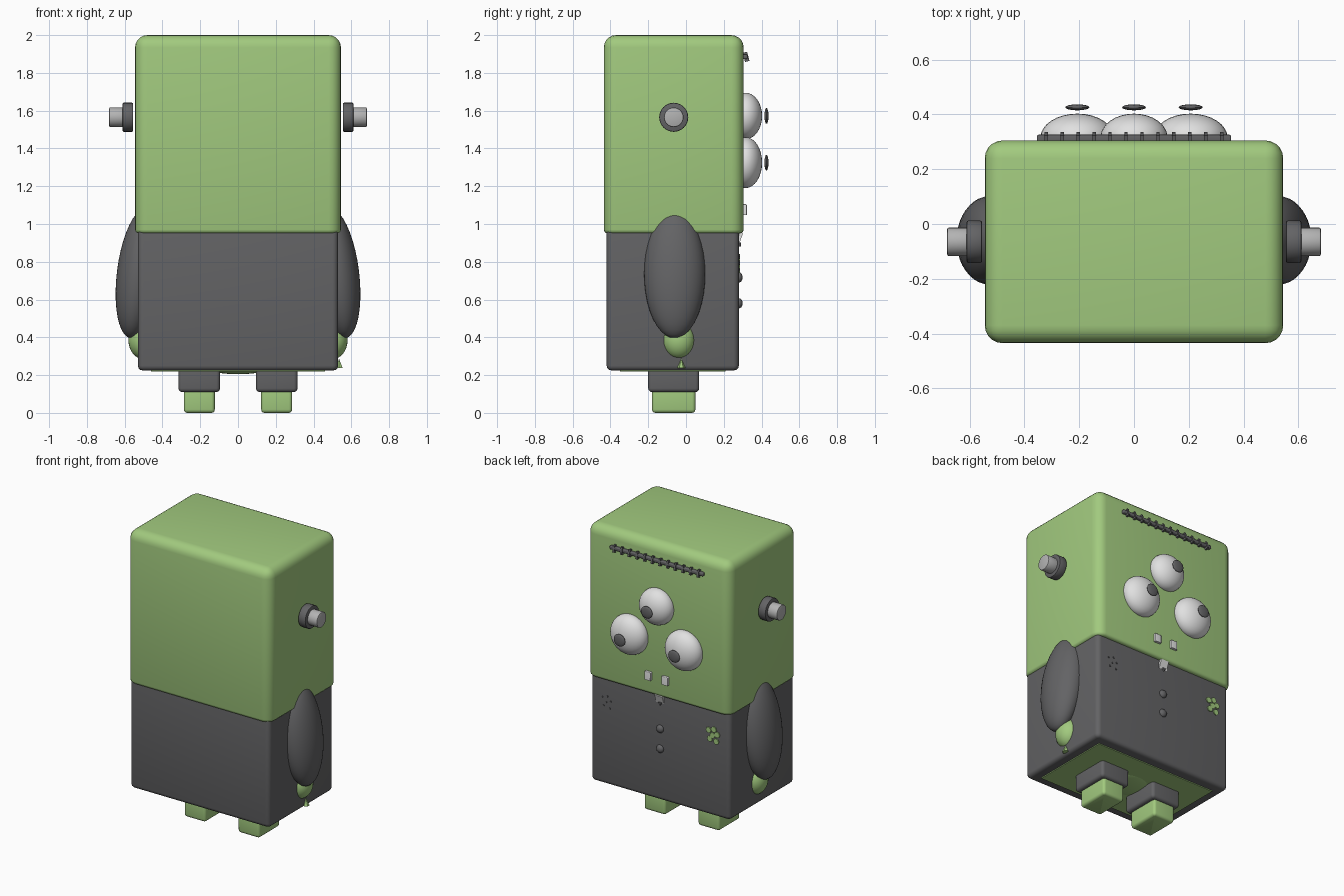
import bpy, bmesh
from math import radians, pi
from mathutils import Matrix, Vector

if "Cube" in bpy.data.objects:
    bpy.data.objects.remove(bpy.data.objects["Cube"], do_unlink=True)


def material(name, rgb):
    m = bpy.data.materials.new(name)
    m.use_nodes = True
    m.diffuse_color = (*rgb, 1)
    m.node_tree.nodes["Principled BSDF"].inputs["Base Color"].default_value = (*rgb, 1)
    return m


GREEN = material("leaf green", (0.36, 0.59, 0.21))
DARK = material("charcoal", (0.125, 0.125, 0.13))
WHITE = material("off white", (0.75, 0.75, 0.75))
GREY = material("bolt grey", (0.45, 0.45, 0.45))


def finish(name, bm, mat, matrix=None, smooth=True):
    if matrix is not None:
        bm.transform(matrix)
    bmesh.ops.recalc_face_normals(bm, faces=bm.faces)
    mesh = bpy.data.meshes.new(name)
    bm.to_mesh(mesh)
    bm.free()
    ob = bpy.data.objects.new(name, mesh)
    bpy.context.collection.objects.link(ob)
    mesh.materials.append(mat)
    if smooth:
        bpy.ops.object.select_all(action="DESELECT")
        ob.select_set(True)
        bpy.context.view_layer.objects.active = ob
        bpy.ops.object.shade_smooth_by_angle(angle=radians(40))
    return ob


def place(loc, scale=(1, 1, 1), rot=0, axis="Y"):
    return (Matrix.Translation(loc) @ Matrix.Rotation(rot, 4, axis)
            @ Matrix.Diagonal((*scale, 1)))


def box(name, mat, lo, hi, main=0.0, base=0.0, tilt=0.0):
    """Box between two corners; 'main' rounds all but one rim, 'base' rounds that bottom rim."""
    lo, hi = Vector(lo), Vector(hi)
    bm = bmesh.new()
    bmesh.ops.create_cube(bm, size=1)
    bm.transform(Matrix.Diagonal((*(hi - lo), 1)))
    bottom = -(hi.z - lo.z) / 2

    def on_base(e):
        return all(abs(v.co.z - bottom) < 1e-4 for v in e.verts)

    if main:
        bmesh.ops.bevel(bm, geom=[e for e in bm.edges if not on_base(e)], offset=main,
                        segments=5, profile=0.5, affect="EDGES")
    if base:
        rim = [e for e in bm.edges if on_base(e) and len(e.link_faces) == 2
               and any(f.normal.z > -0.9 for f in e.link_faces)]
        bmesh.ops.bevel(bm, geom=rim, offset=base, segments=3, profile=0.5, affect="EDGES")
    return finish(name, bm, mat, place((lo + hi) / 2, rot=tilt, axis="X"), main > 0)


def ball(name, mat, loc, radii, rot=0.0, seg=32):
    bm = bmesh.new()
    bmesh.ops.create_uvsphere(bm, u_segments=seg, v_segments=seg // 2, radius=1)
    return finish(name, bm, mat, place(loc, radii, rot))


def rod(name, mat, loc, radius, depth, axis, seg=24, tip=None, bevel=0.0):
    """Cylinder or cone lying along x, y or z."""
    bm = bmesh.new()
    bmesh.ops.create_cone(bm, cap_ends=True, segments=seg, radius1=radius,
                          radius2=radius if tip is None else tip, depth=depth)
    if bevel:
        rims = [e for e in bm.edges if any(len(f.verts) > 4 for f in e.link_faces)]
        bmesh.ops.bevel(bm, geom=rims, offset=bevel, segments=2, profile=0.5, affect="EDGES")
    turn = {"x": (pi / 2, "Y"), "y": (-pi / 2, "X"), "z": (0, "X")}[axis]
    return finish(name, bm, mat, place(loc, rot=turn[0], axis=turn[1]))


# Head and body
box("head", GREEN, (-0.545, -0.435, 0.95), (0.545, 0.305, 2.0), 0.065, 0.02)
box("body", DARK, (-0.53, -0.42, 0.225), (0.53, 0.28, 0.99), 0.03, 0.025)
box("underside_plate", GREEN, (-0.46, -0.35, 0.219), (0.46, 0.21, 0.228))
ball("belly_bulge", GREEN, (0, -0.07, 0.24), (0.17, 0.15, 0.035))

# Limbs and bolts on both sides
for side, s in (("left", 1), ("right", -1)):
    box(side + "_leg", DARK, (s * 0.205 - 0.11, -0.2, 0.11), (s * 0.205 + 0.11, 0.07, 0.26),
        0.02, 0.02)
    box(side + "_foot", GREEN, (s * 0.205 - 0.082, -0.18, 0), (s * 0.205 + 0.082, 0.05, 0.14),
        0.018, 0.018)
    ball(side + "_arm", DARK, (s * 0.526, -0.06, 0.74), (0.115, 0.162, 0.347),
         -s * radians(7.2), 40)
    ball(side + "_hand", GREEN, (s * 0.5, -0.038, 0.385), (0.08, 0.086, 0.1))
    rod(side + "_bolt_base", DARK, (s * 0.583, -0.065, 1.565), 0.077, 0.056, "x", bevel=0.006)
    rod(side + "_bolt_pin", GREY, (s * 0.635, -0.065, 1.565), 0.052, 0.094, "x", bevel=0.006)
rod("left_claw", GREEN, (0.535, -0.025, 0.262), 0.022, 0.05, "z", 6, 0.0)

# Three eyes with floating pupils
for i, (x, z, r) in enumerate(((-0.207, 1.325, 0.135), (0, 1.572, 0.123), (0.207, 1.325, 0.135))):
    ball("eye_%d" % i, WHITE, (x, 0.315, z), (r, 0.088, r))
    ball("pupil_%d" % i, DARK, (x, 0.426, z), (0.044, 0.011, 0.042), seg=16)

# Scar with stitches across the forehead
box("scar", DARK, (-0.355, 0.3, 1.873), (0.355, 0.326, 1.897), 0.006, 0.006)
for i in range(12):
    x = -0.32 + i * 0.64 / 11
    box("stitch_%d" % i, DARK, (x - 0.006, 0.306, 1.86), (x + 0.006, 0.33, 1.91), tilt=0.25)

# Teeth
for i, x in enumerate((-0.06, 0.07)):
    box("tooth_%d" % i, WHITE, (x - 0.024, 0.29, 1.048), (x + 0.024, 0.322, 1.105), 0.005)

# Collar tab and shirt buttons
box("collar_tab", WHITE, (-0.03, 0.276, 0.895), (0.03, 0.292, 0.955), tilt=-0.35)
rod("collar_notch", DARK, (-0.005, 0.286, 0.895), 0.014, 0.012, "y", 3)
for i, z in enumerate((0.58, 0.717)):
    ball("button_%d" % i, DARK, (0, 0.28, z), (0.027, 0.02, 0.027), seg=20)

# Green flower patch and small dark studs on the chest
cluster = ((0, 0), (-0.035, 0.012), (0.03, 0.03), (-0.028, -0.036), (0.02, -0.028), (-0.01, 0.042))
for i, (dx, dz) in enumerate(cluster):
    rod("flower_petal_%d" % i, GREEN, (-0.4 + dx, 0.281, 0.78 + dz), 0.02, 0.012, "y", 8)
    rod("chest_stud_%d" % i, DARK, (0.41 + dx, 0.281, 0.79 + dz), 0.006, 0.01, "y", 8)
